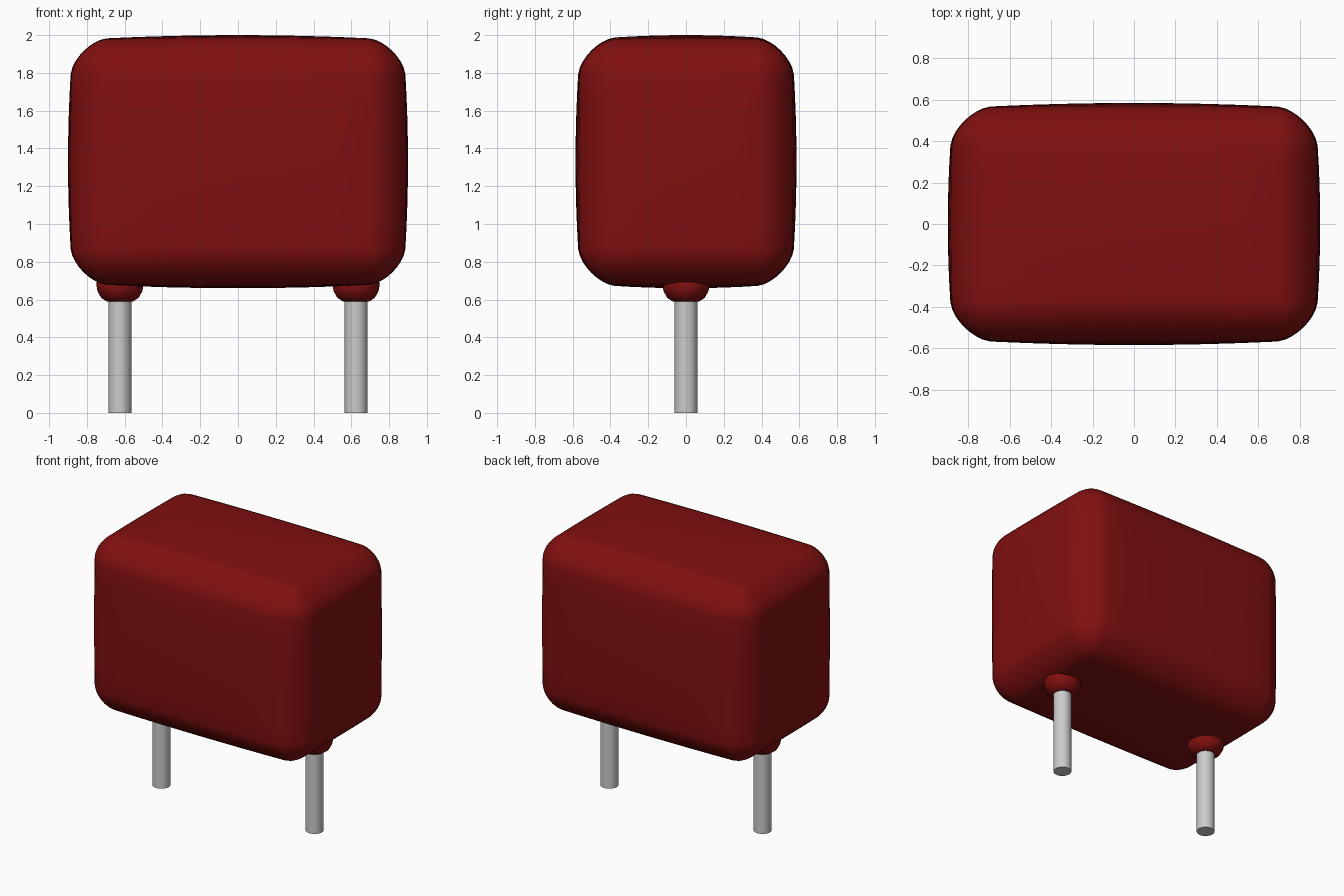
import bpy, bmesh, math
from mathutils import Vector

cube = bpy.data.objects.get("Cube")
if cube:
    bpy.data.objects.remove(cube)


def material(name, color, roughness):
    mat = bpy.data.materials.new(name)
    mat.use_nodes = True
    mat.diffuse_color = (*color, 1)
    bsdf = mat.node_tree.nodes["Principled BSDF"]
    bsdf.inputs["Base Color"].default_value = (*color, 1)
    bsdf.inputs["Roughness"].default_value = roughness
    return mat


RED = material("dark red coating", (0.22, 0.005, 0.005), 0.4)
METAL = material("tinned metal", (0.6, 0.6, 0.6), 0.4)


def finish(name, bm, mat, angle):
    bmesh.ops.recalc_face_normals(bm, faces=bm.faces)
    mesh = bpy.data.meshes.new(name)
    bm.to_mesh(mesh)
    bm.free()
    mesh.materials.append(mat)
    obj = bpy.data.objects.new(name, mesh)
    bpy.context.collection.objects.link(obj)
    bpy.ops.object.select_all(action='DESELECT')
    obj.select_set(True)
    bpy.context.view_layer.objects.active = obj
    bpy.ops.object.shade_smooth_by_angle(angle=math.radians(angle))
    return obj


def pillow_box(name, half, center, radius, bulge, power):
    """Box with rounded edges and slightly domed faces."""
    bm = bmesh.new()
    bmesh.ops.create_cube(bm, size=2)
    bmesh.ops.subdivide_edges(bm, edges=bm.edges[:], cuts=15, use_grid_fill=True)
    inner = [h - bulge - radius for h in half]
    for v in bm.verts:
        core, corner = Vector(), Vector()
        for a in range(3):
            # Inner half of the grid is flat, outer half wraps the edge
            u, s = abs(v.co[a]), math.copysign(1, v.co[a])
            core[a] = s * inner[a] * min(1, u * 2)
            corner[a] = s * math.tan(max(0, u * 2 - 1) * math.pi / 4)
        length = sum(abs(c) ** power for c in corner) ** (1 / power)
        p = core + corner * (radius / length)
        t = [p[a] / (half[a] - bulge) for a in range(3)]
        for a in range(3):
            b, c = (a + 1) % 3, (a + 2) % 3
            p[a] += bulge * t[a] * (1 - t[b] ** 2) * (1 - t[c] ** 2)
        v.co = p + Vector(center)
    return finish(name, bm, RED, 60)


def lathe(name, x, profile, mat, steps, angle):
    """Revolve (radius, height) points around a vertical axis at x."""
    bm = bmesh.new()
    verts = [bm.verts.new((x + r, 0, z)) for r, z in profile]
    edges = [bm.edges.new(pair) for pair in zip(verts, verts[1:])]
    bmesh.ops.spin(bm, geom=verts + edges, cent=(x, 0, 0), axis=(0, 0, 1),
                   angle=math.tau, steps=steps)
    bmesh.ops.remove_doubles(bm, verts=bm.verts, dist=0.0005)
    return finish(name, bm, mat, angle)


# Coated body
pillow_box("body", (0.9, 0.585, 0.67), (0, 0, 1.33), 0.18, 0.027, 1.7)

# Coating collars and wire leads
collar = [(0, 0.59), (0.07, 0.59), (0.1, 0.61), (0.119, 0.645),
          (0.126, 0.685), (0.11, 0.72), (0, 0.74)]
lead = [(0, 0), (0.06, 0), (0.06, 0.65), (0, 0.65)]
for side, x in (("left", 0.625), ("right", -0.625)):
    lathe(side + "_collar", x, collar, RED, 32, 50)
    lathe(side + "_lead", x, lead, METAL, 32, 40)
